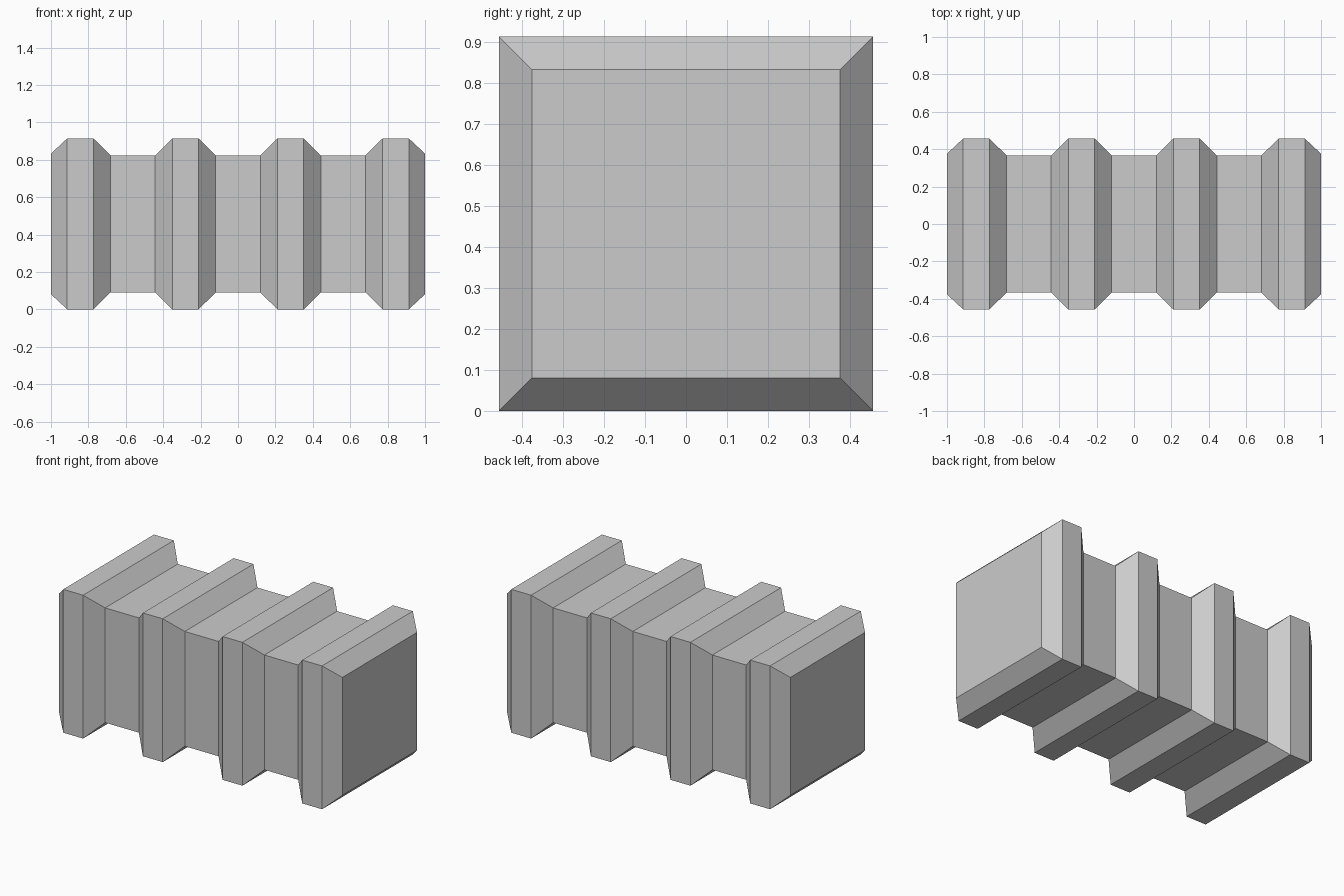
import bpy, bmesh

if "Cube" in bpy.data.objects:
    bpy.data.objects.remove(bpy.data.objects["Cube"])

RIDGE, VALLEY, END = 0.457, 0.366, 0.376   # half widths of the square section
PITCH, FLAT, SLOPE = 0.562, 0.07, 0.092    # ridge spacing, half flat, slope run

# Profile along x: four ridges, with narrower valleys between them
profile = []
for i in range(4):
    c = (i - 1.5) * PITCH
    profile += [(c - FLAT - SLOPE, VALLEY), (c - FLAT, RIDGE),
                (c + FLAT, RIDGE), (c + FLAT + SLOPE, VALLEY)]
profile[0], profile[-1] = (-1.0, END), (1.0, END)

# Loft square sections along the profile and cap both ends
bm = bmesh.new()
rings = [[bm.verts.new((x, y * h, RIDGE + z * h))
          for y, z in ((-1, -1), (1, -1), (1, 1), (-1, 1))] for x, h in profile]
for a, b in zip(rings, rings[1:]):
    for k in range(4):
        n = (k + 1) % 4
        bm.faces.new((a[k], a[n], b[n], b[k]))
bm.faces.new(rings[0])
bm.faces.new(rings[-1])
bmesh.ops.recalc_face_normals(bm, faces=bm.faces)

mesh = bpy.data.meshes.new("ridged_block")
bm.to_mesh(mesh)
bm.free()
bpy.context.collection.objects.link(bpy.data.objects.new("ridged_block", mesh))
